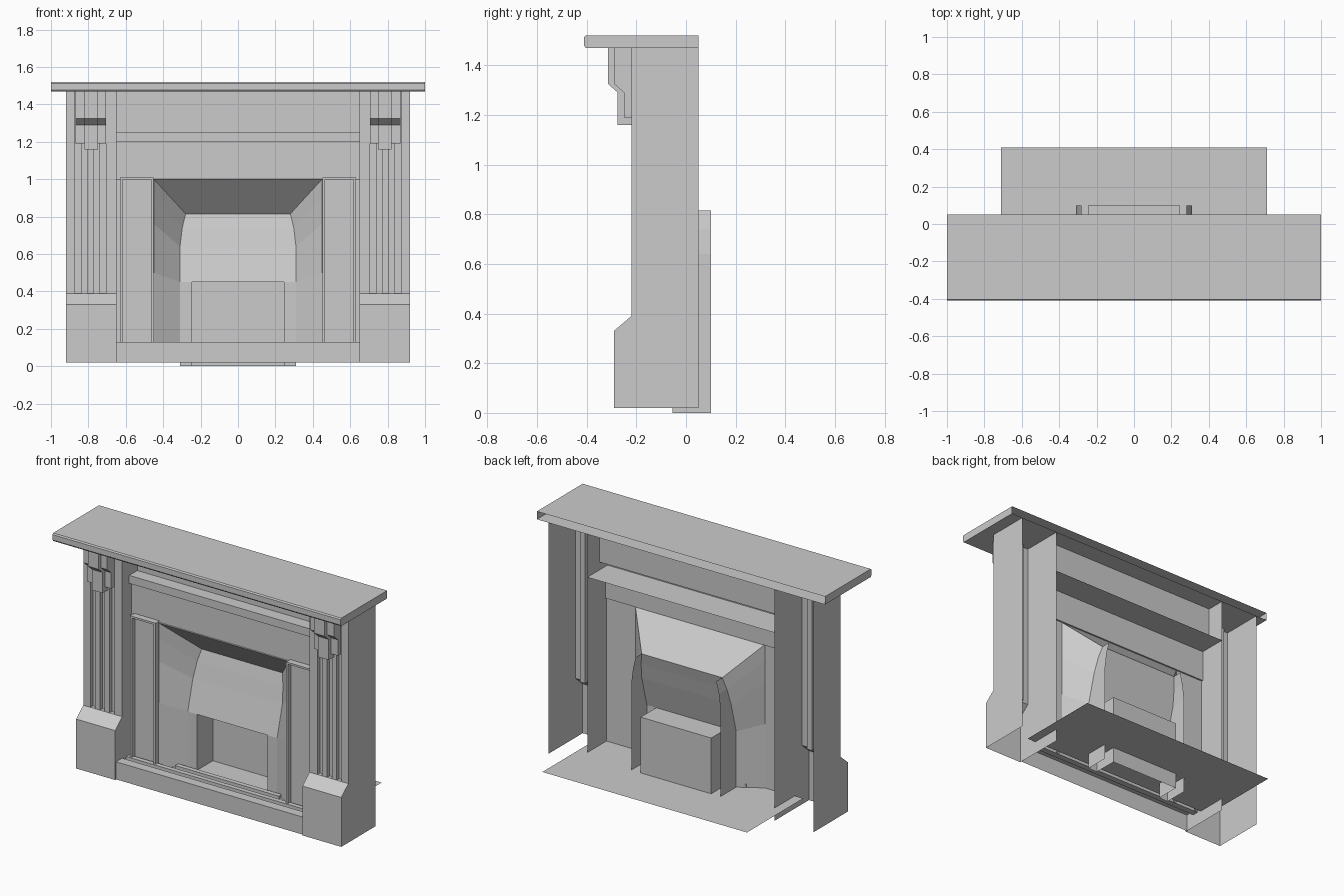
import bpy, bmesh

if "Cube" in bpy.data.objects:
    bpy.data.objects.remove(bpy.data.objects["Cube"])


def sheet(name, faces, mirror=False):
    """Object from a list of polygons; optionally mirrored over x = 0."""
    bm = bmesh.new()
    for f in faces:
        bm.faces.new([bm.verts.new(p) for p in f])
    bmesh.ops.remove_doubles(bm, verts=bm.verts, dist=0.0005)
    bmesh.ops.recalc_face_normals(bm, faces=bm.faces)
    me = bpy.data.meshes.new(name)
    bm.to_mesh(me)
    bm.free()
    ob = bpy.data.objects.new(name, me)
    bpy.context.collection.objects.link(ob)
    if mirror:
        ob.modifiers.new("mirror", 'MIRROR')
    return ob


def sweep_x(pts, x0, x1, caps=False):
    """Open (y, z) profile swept along x."""
    out = [[(x0, *a), (x1, *a), (x1, *b), (x0, *b)] for a, b in zip(pts, pts[1:])]
    if caps:
        out += [[(x, *p) for p in pts] for x in (x0, x1)]
    return out


def sweep_z(pts, z0, z1):
    """Open (x, y) profile swept along z."""
    return [[(*a, z0), (*b, z0), (*b, z1), (*a, z1)] for a, b in zip(pts, pts[1:])]


def strips(left, right):
    """Quads between two rows of points."""
    return [[left[i], right[i], right[i + 1], left[i + 1]] for i in range(len(left) - 1)]


BACK = 0.05

# Mantel shelf, open at the back, with softened front edge
shelf = [(BACK, 1.52), (-0.404, 1.52), (-0.41, 1.512), (-0.41, 1.478), (-0.404, 1.47), (BACK, 1.47)]
sheet("mantel_shelf", sweep_x(shelf, -1, 1, True))

# Pillars: sloped foot, fluted shaft and side walls
side = [(BACK, 0.02), (-0.29, 0.02), (-0.29, 0.33), (-0.22, 0.39), (-0.22, 1.47), (BACK, 1.47)]
pillar = sweep_x(side[1:4], 0.65, 0.92)
pillar += [[(x, *p) for p in side] for x in (0.65, 0.92)]
flutes = [(0.65, -0.22)]
for x in (0.705, 0.772, 0.838):
    a, b = x, x + 0.033
    flutes += [(a, -0.22), (a, -0.195), (b, -0.195), (b, -0.22)]
    pillar.append([(a, -0.22, 0.39), (b, -0.22, 0.39), (b, -0.195, 0.39), (a, -0.195, 0.39)])
flutes.append((0.92, -0.22))
pillar += sweep_z(flutes, 0.39, 1.47)
sheet("pillar", pillar, True)

# Corbels: wide block with a narrower tongue in front
wide = [(-0.22, 1.47), (-0.29, 1.47), (-0.29, 1.325), (-0.25, 1.29), (-0.25, 1.19), (-0.22, 1.19)]
tongue = [(-0.22, 1.47), (-0.315, 1.47), (-0.315, 1.325), (-0.275, 1.29), (-0.275, 1.16), (-0.22, 1.16)]
sheet("corbel", sweep_x(wide, 0.705, 0.87, True), True)
sheet("corbel_tongue", sweep_x(tongue, 0.748, 0.822, True), True)

# Frieze with ledge and soffit, then header above the opening
sheet("frieze", sweep_x([(-0.07, 1.47), (-0.07, 1.25), (-0.15, 1.25), (-0.15, 1.20), (BACK, 1.20)], -0.65, 0.65))
sheet("header", sweep_x([(-0.13, 1.20), (-0.13, 1.0), (-0.14, 1.0)], -0.65, 0.65))

# Side tile panels and their raised frame strips
sheet("tile_panel", sweep_z([(0.45, -0.14), (0.65, -0.14)], 0.10, 1.0), True)
frame = []
for a, b in ((0.453, 0.466), (0.617, 0.63)):
    frame += sweep_z([(a, -0.14), (a, -0.17), (b, -0.17), (b, -0.14)], 0.10, 1.01)
frame += sweep_x([(-0.13, 1.01), (-0.17, 1.01), (-0.17, 0.998), (-0.14, 0.998)], 0.453, 0.63)
sheet("tile_frame", frame, True)

# Splayed surround narrowing to the arch
arch = [(0.31, -0.055, 0.10), (0.31, -0.055, 0.45), (0.31, -0.004, 0.64),
        (0.298, 0.02, 0.74), (0.28, 0.04, 0.815)]
outer = [(0.45, -0.14, z) for z in (0.10, 0.50, 0.76, 0.90, 1.0)]
sheet("splay_side", strips(outer, arch), True)
flip = lambda p: (-p[0], p[1], p[2])
sheet("splay_top", [[outer[-1], arch[-1], flip(arch[-1]), flip(outer[-1])]])

# Leaning fire back, jambs beside the grate, and side cheeks
sheet("fire_back", strips(arch[1:], [flip(p) for p in arch[1:]]))
sheet("fire_jamb", sweep_z([(0.245, -0.055), (0.31, -0.055)], 0.0, 0.45), True)
cheek = [(0.31, -0.055, 0.0)] + arch
sheet("fire_cheek", strips(cheek, [(p[0], 0.10, p[2]) for p in cheek]), True)

# Recessed grate box
box = sweep_x([(-0.055, 0.45), (0.10, 0.45), (0.10, 0.0)], -0.245, 0.245)
box += [[(x, -0.055, 0), (x, 0.10, 0), (x, 0.10, 0.45), (x, -0.055, 0.45)] for x in (-0.245, 0.245)]
sheet("grate_box", box)

# Hearth floor plate, fender and inner kerb
sheet("hearth_plate", sweep_x([(-0.15, 0.10), (0.41, 0.10)], -0.71, 0.71))
fender = [(-0.28, 0.02), (-0.28, 0.13), (-0.22, 0.13), (-0.22, 0.105), (-0.18, 0.105),
          (-0.18, 0.125), (-0.15, 0.125), (-0.15, 0.10)]
sheet("fender", sweep_x(fender, -0.65, 0.65))
sheet("inner_kerb", sweep_x([(-0.11, 0.10), (-0.11, 0.12), (-0.08, 0.12), (-0.08, 0.10)], -0.36, 0.36, True))
